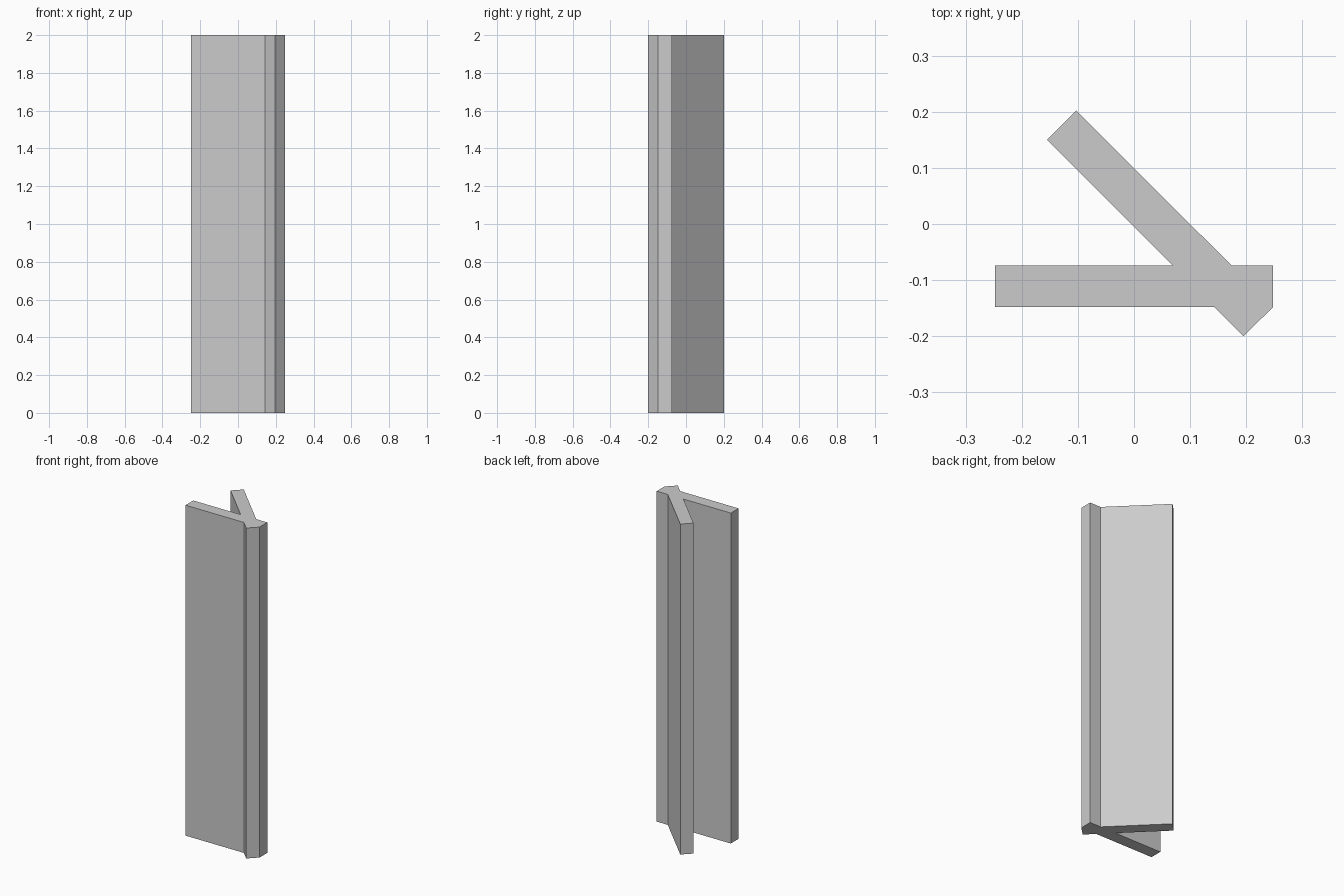
import bpy, bmesh

if "Cube" in bpy.data.objects:
    bpy.data.objects.remove(bpy.data.objects["Cube"])

HEIGHT = 2.0

# Cross-section: a straight flange crossed by a 45 degree flange near its right end
profile = [
    (-0.248, -0.148), (0.143, -0.148), (0.195, -0.2), (0.248, -0.148),
    (0.248, -0.074), (0.174, -0.074), (-0.103, 0.202), (-0.155, 0.15),
    (0.069, -0.074), (-0.248, -0.074),
]

# Extrude the section straight up from the ground
bm = bmesh.new()
base = bm.faces.new([bm.verts.new((x, y, 0)) for x, y in profile])
ext = bmesh.ops.extrude_face_region(bm, geom=[base], use_keep_orig=True)
top = [v for v in ext["geom"] if isinstance(v, bmesh.types.BMVert)]
bmesh.ops.translate(bm, verts=top, vec=(0, 0, HEIGHT))
bmesh.ops.recalc_face_normals(bm, faces=bm.faces)

mesh = bpy.data.meshes.new("angled_post")
bm.to_mesh(mesh)
bm.free()
bpy.context.collection.objects.link(bpy.data.objects.new("angled_post", mesh))
